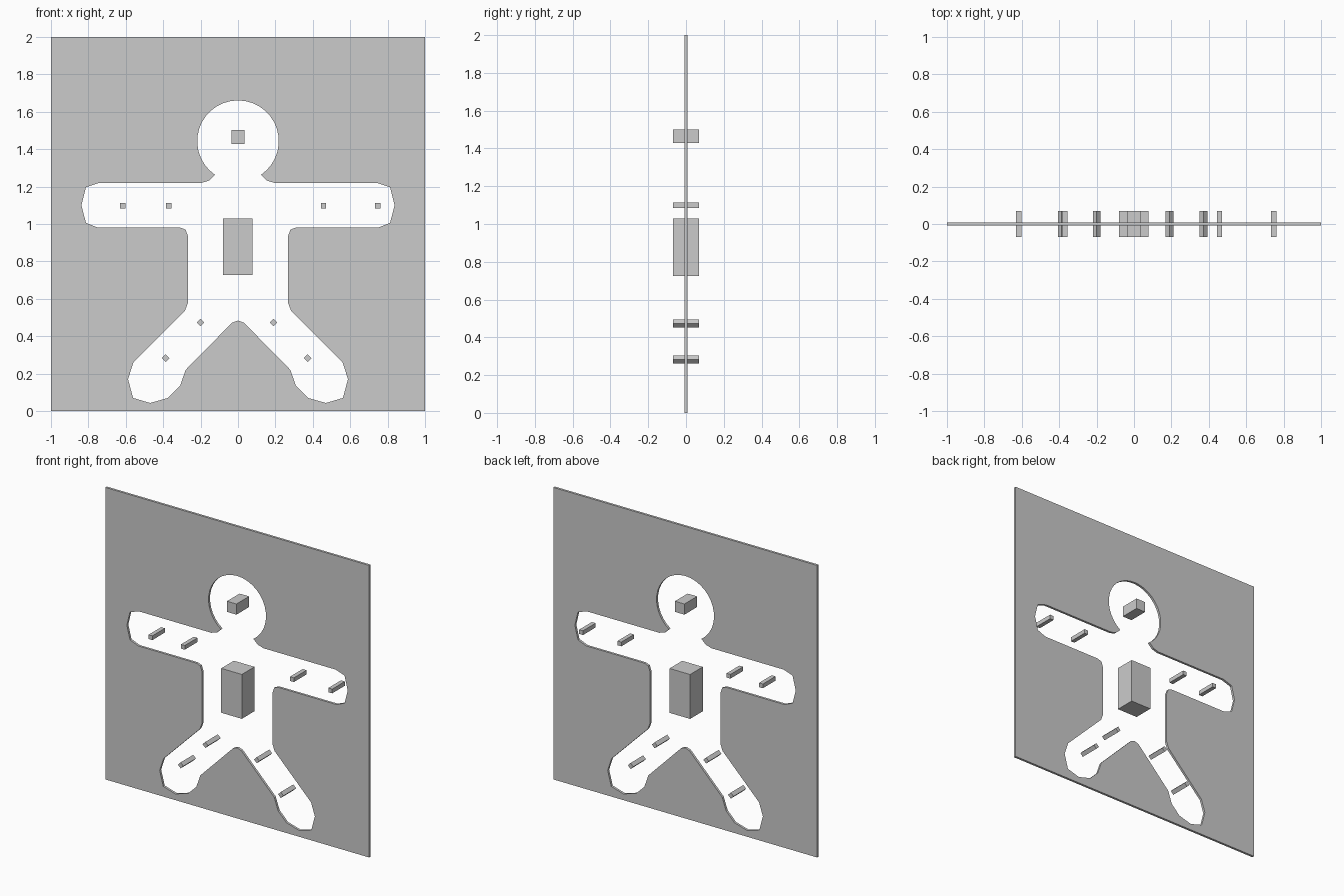
import bpy, bmesh
from math import cos, sin, pi, radians, atan2
from mathutils import Matrix

cube = bpy.data.objects.get("Cube")
if cube:
    bpy.data.objects.remove(cube, do_unlink=True)

grey = bpy.data.materials.new("plain_grey")
grey.use_nodes = True
colour = (0.6, 0.6, 0.6, 1)
grey.diffuse_color = colour
grey.node_tree.nodes["Principled BSDF"].inputs["Base Color"].default_value = colour


def make_object(name, bm):
    bmesh.ops.recalc_face_normals(bm, faces=bm.faces)
    mesh = bpy.data.meshes.new(name)
    bm.to_mesh(mesh)
    bm.free()
    mesh.materials.append(grey)
    obj = bpy.data.objects.new(name, mesh)
    bpy.context.collection.objects.link(obj)
    return obj


def block(name, x, z, width, height, tilt=0):
    """Box reaching through the panel, turned about the y axis."""
    bm = bmesh.new()
    bmesh.ops.create_cube(bm, size=1, matrix=Matrix.Diagonal((width, 0.137, height, 1)))
    obj = make_object(name, bm)
    obj.location = (x, 0, z)
    obj.rotation_euler.y = radians(tilt)


# Half outline of the figure: head arc, then neck, arm, side, leg and crotch
head_z, head_r = 1.443, 0.218
neck = atan2(0.123, -0.181)
half = [(head_r * sin(neck * i / 14), head_z + head_r * cos(neck * i / 14)) for i in range(15)]
half += [(0.155, 1.232), (0.197, 1.219),
         (0.744, 1.219), (0.813, 1.196), (0.837, 1.10), (0.813, 1.006), (0.75, 0.981),
         (0.31, 0.981), (0.28, 0.97), (0.268, 0.936),
         (0.268, 0.578), (0.283, 0.537),
         (0.559, 0.26), (0.588, 0.171), (0.561, 0.07), (0.47, 0.043), (0.374, 0.07),
         (0.31, 0.134), (0.28, 0.22), (0.032, 0.472), (0, 0.484)]
figure = half + [(-x, z) for x, z in half[-2:0:-1]]
border = [(-1, 0), (1, 0), (1, 2), (-1, 2)]

# Square panel with the figure cut out
thickness = 0.016
bm = bmesh.new()
edges = []
for loop in (border, figure):
    verts = [bm.verts.new((x, -thickness / 2, z)) for x, z in loop]
    edges += [bm.edges.new((a, b)) for a, b in zip(verts, verts[1:] + verts[:1])]
bmesh.ops.triangle_fill(bm, edges=edges, use_beauty=True)
sheet = bmesh.ops.extrude_face_region(bm, geom=bm.faces[:], use_keep_orig=True)
moved = [v for v in sheet["geom"] if isinstance(v, bmesh.types.BMVert)]
bmesh.ops.translate(bm, verts=moved, vec=(0, thickness, 0))
bmesh.ops.dissolve_limit(bm, angle_limit=radians(0.5), verts=bm.verts, edges=bm.edges)
make_object("cutout_panel", bm)

# Blocks in the head and torso
block("head_block", 0, 1.465, 0.072, 0.073)
block("torso_block", -0.001, 0.878, 0.156, 0.304)

# Small pegs in the arms and legs
for name, x in (("right_hand", -0.616), ("right_arm", -0.37), ("left_arm", 0.457), ("left_hand", 0.747)):
    block(name + "_peg", x, 1.098, 0.029, 0.029)
for name, x, z in (("right_thigh", -0.2, 0.473), ("right_shin", -0.387, 0.283),
                   ("left_thigh", 0.19, 0.473), ("left_shin", 0.372, 0.283)):
    block(name + "_peg", x, z, 0.029, 0.029, 45)
